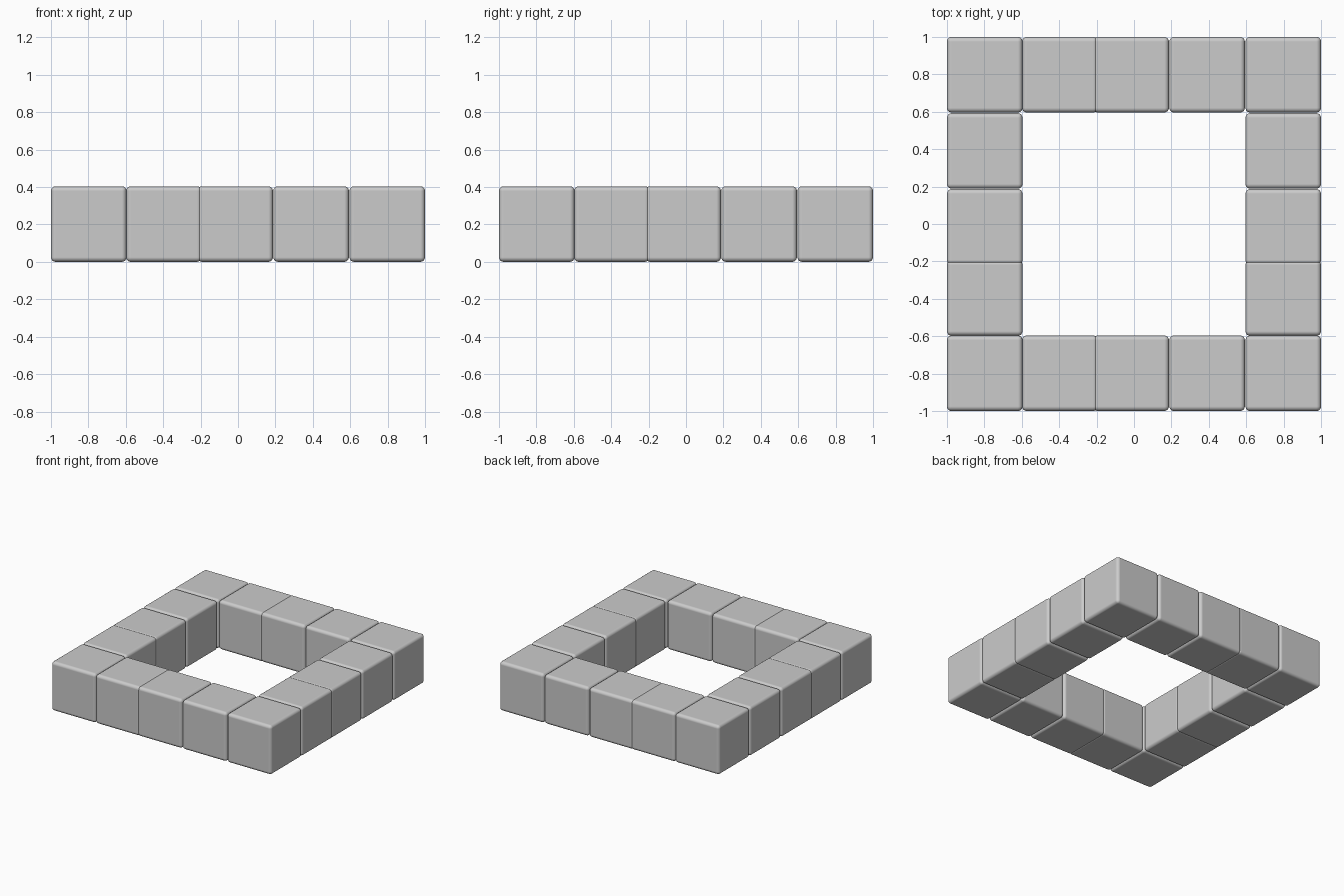
import bpy

if "Cube" in bpy.data.objects:
    bpy.data.objects.remove(bpy.data.objects["Cube"])

SIZE = 0.404
# Block centres along one side; the middle block slightly overlaps its neighbour
STEPS = [-0.798, -0.396, -0.015, 0.391, 0.798]


def add_block(name, x, y):
    """One cube with small rounded edges, resting on the floor."""
    bpy.ops.mesh.primitive_cube_add(size=SIZE, location=(x, y, SIZE / 2))
    block = bpy.context.object
    block.name = name
    bevel = block.modifiers.new("rounded_edges", 'BEVEL')
    bevel.width = 0.025
    bevel.segments = 4
    bevel.harden_normals = True
    for p in block.data.polygons:
        p.use_smooth = True


# Square ring: keep only the outer cells of the 5 x 5 grid
for i, x in enumerate(STEPS):
    for j, y in enumerate(STEPS):
        if i in (0, 4) or j in (0, 4):
            add_block(f"block_{i}_{j}", x, y)
